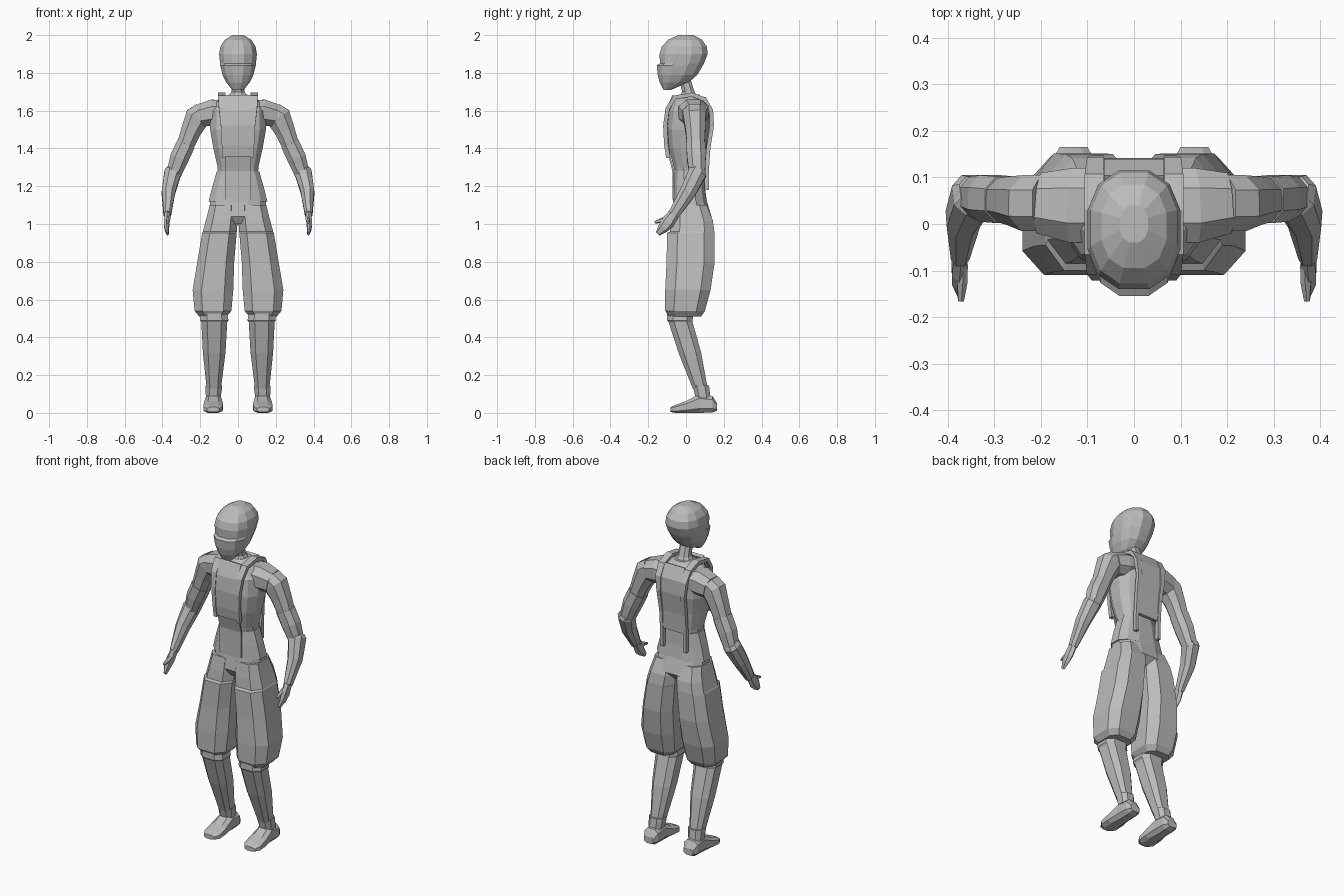
import bpy, bmesh, math
from mathutils import Vector

if "Cube" in bpy.data.objects:
    bpy.data.objects.remove(bpy.data.objects["Cube"])

grey = bpy.data.materials.new("plain grey")
grey.use_nodes = True
grey.diffuse_color = (.5, .5, .5, 1)
grey.node_tree.nodes["Principled BSDF"].inputs["Base Color"].default_value = grey.diffuse_color


def make_object(name, bm, mirrored=False):
    """Turn a bmesh into a flat shaded object, optionally mirrored across x."""
    bmesh.ops.recalc_face_normals(bm, faces=bm.faces)
    mesh = bpy.data.meshes.new(name)
    bm.to_mesh(mesh)
    bm.free()
    mesh.materials.append(grey)
    obj = bpy.data.objects.new(name, mesh)
    bpy.context.collection.objects.link(obj)
    if mirrored:
        mirror = obj.modifiers.new("Mirror", 'MIRROR')
        mirror.use_mirror_merge = False
    return obj


def unit_ring(sides, power):
    """Rounded polygon that just fills the square from -1 to 1."""
    ring = []
    for i in range(sides):
        angle = math.tau * (i + .5) / sides
        c, s = math.cos(angle), math.sin(angle)
        ring.append((math.copysign(abs(c) ** power, c), math.copysign(abs(s) ** power, s)))
    widest = max(u for u, v in ring)
    return [(u / widest, v / widest) for u, v in ring]


def skin(name, rings, mirrored):
    """Bridge rings of points and close both ends."""
    bm = bmesh.new()
    loops = [[bm.verts.new(p) for p in ring] for ring in rings]
    count = len(loops[0])
    for low, high in zip(loops, loops[1:]):
        for i in range(count):
            j = (i + 1) % count
            bm.faces.new((low[i], low[j], high[j], high[i]))
    bm.faces.new(loops[0])
    bm.faces.new(loops[-1])
    return make_object(name, bm, mirrored)


def stack(name, rows, sides=8, power=.8, mirrored=False, along_y=False):
    """Rows hold level, x min, x max, then the min and max across the depth."""
    shape = unit_ring(sides, power)
    rings = []
    for level, x0, x1, d0, d1 in rows:
        ring = []
        for u, v in shape:
            x = (x0 + x1) / 2 + u * (x1 - x0) / 2
            d = (d0 + d1) / 2 + v * (d1 - d0) / 2
            ring.append((x, level, d) if along_y else (x, d, level))
        rings.append(ring)
    return skin(name, rings, mirrored)


def body_stack(name, rows, sides=12, power=.8):
    """Symmetric stack: rows hold level, half width, front and back."""
    return stack(name, [(z, -w, w, f, b) for z, w, f, b in rows], sides, power)


def limb(name, rows, sides=8):
    """Tube along a path: rows hold x, y, z, radius across and radius in depth."""
    shape = unit_ring(sides, .85)
    points = [Vector(row[:3]) for row in rows]
    rings = []
    for i, row in enumerate(rows):
        tangent = (points[min(i + 1, len(rows) - 1)] - points[max(i - 1, 0)]).normalized()
        depth = Vector((0, 1, 0))
        depth = (depth - tangent * depth.dot(tangent)).normalized()
        across = depth.cross(tangent)
        rings.append([points[i] + across * u * row[3] + depth * v * row[4] for u, v in shape])
    return skin(name, rings, True)


def ribbon(name, path, inner, outer, thickness=.02, mirrored=False):
    """Strip of cloth that follows a path of (y, z, extra width)."""
    bm = bmesh.new()
    pairs = [(bm.verts.new((inner, y, z)), bm.verts.new((outer + extra, y, z)))
             for y, z, extra in path]
    for (a, b), (c, d) in zip(pairs, pairs[1:]):
        bm.faces.new((a, b, d, c))
    obj = make_object(name, bm, mirrored)
    solid = obj.modifiers.new("Thickness", 'SOLIDIFY')
    solid.thickness = thickness
    solid.offset = 0
    return obj


# Head with a brow step, and the neck
body_stack("head", [
    (1.71, .03, -.12, -.08), (1.75, .062, -.14, .015), (1.79, .082, -.15, .06),
    (1.84, .094, -.155, .09), (1.85, .095, -.138, .095), (1.9, .1, -.14, .115),
    (1.94, .093, -.128, .11), (1.975, .07, -.095, .085), (2, .03, -.04, .04)], power=.85)
body_stack("neck", [(1.66, .06, -.04, .07), (1.7, .035, -.02, .045),
                    (1.78, .03, -.04, .02)], 8)

# Torso, flared vest hem and hips
body_stack("torso", [
    (1.25, .105, -.055, .09), (1.3, .108, -.065, .095), (1.4, .13, -.09, .105),
    (1.5, .148, -.1, .125), (1.6, .145, -.09, .125), (1.65, .11, -.065, .1),
    (1.685, .05, -.03, .07)])
body_stack("vest_hem", [(1.12, .155, -.068, .11), (1.2, .135, -.066, .1),
                        (1.28, .112, -.062, .097)])
body_stack("hips", [(1, .06, -.05, .1), (1.04, .155, -.075, .135), (1.14, .145, -.062, .105)])

# Chest panel, apron flap, back panel and shoulder straps
ribbon("chest_panel", [(-.092, 1.36, 0), (-.102, 1.42, 0), (-.107, 1.52, 0),
                       (-.098, 1.6, 0), (-.062, 1.68, 0)], -.07, .07)
ribbon("apron_flap", [(-.067, 1.13, 0), (-.067, 1.28, 0), (-.088, 1.36, 0)], -.07, .07, .009)
ribbon("back_panel", [(.11, 1.29, 0), (.115, 1.4, 0), (.132, 1.52, 0),
                      (.13, 1.6, 0), (.095, 1.67, 0)], -.065, .065)
ribbon("shoulder_straps", [
    (-.094, 1.35, 0), (-.105, 1.42, 0), (-.11, 1.52, .005), (-.098, 1.61, .015),
    (-.06, 1.67, .02), (.03, 1.685, .02), (.1, 1.66, .02), (.133, 1.6, .015),
    (.137, 1.52, .005), (.118, 1.4, 0), (.11, 1.28, 0), (.11, 1.18, 0)],
    .066, .086, .022, True)

# Arms: shoulder, two overlapping sleeves, glove, hand and thumb
limb("shoulders", [(.07, .04, 1.6, .055, .08), (.13, .04, 1.59, .07, .08),
                   (.2, .045, 1.575, .06, .065)])
limb("upper_sleeves", [(.185, .045, 1.585, .06, .06), (.215, .045, 1.565, .066, .06),
                       (.25, .05, 1.49, .053, .052), (.285, .052, 1.4, .044, .045)])
limb("elbow_sleeves", [(.275, .052, 1.425, .05, .05), (.31, .055, 1.35, .05, .05),
                       (.345, .06, 1.25, .038, .04)])
limb("gloves", [(.34, .07, 1.29, .035, .035), (.345, .062, 1.272, .045, .048),
                (.368, .01, 1.17, .036, .042), (.374, -.065, 1.05, .02, .03)])
limb("hands", [(.373, -.06, 1.06, .015, .025), (.377, -.095, 1.01, .015, .033),
               (.378, -.12, .98, .012, .026), (.373, -.15, .948, .006, .012)], 6)
limb("thumbs", [(.368, -.085, 1.035, .01, .013), (.37, -.125, 1.02, .011, .012),
                (.372, -.165, 1.008, .006, .006)], 6)

# Baggy trouser legs with a ledge at the upper thigh
stack("trouser_legs", [
    (1.1, .004, .15, -.068, .11), (1.02, .002, .17, -.08, .142), (.96, .006, .186, -.085, .15),
    (.952, .007, .19, -.1, .15), (.8, .02, .215, -.103, .152), (.65, .025, .24, -.11, .13),
    (.54, .035, .23, -.11, .1), (.51, .06, .205, -.09, .08)], power=.65, mirrored=True)

# Lower legs with a knee rim and an ankle collar
stack("lower_legs", [
    (.54, .06, .195, -.1, .04), (.49, .05, .2, -.1, .035), (.48, .057, .194, -.092, .035),
    (.32, .066, .186, -.04, .08), (.13, .09, .166, .035, .115)], power=.7, mirrored=True)
stack("ankle_collars", [(.145, .085, .172, .035, .122), (.125, .085, .172, .04, .124),
                        (.08, .092, .17, .05, .13)], mirrored=True)

# Shoes
stack("shoes", [
    (.165, .1, .16, .012, .05), (.14, .086, .174, .002, .09), (.07, .086, .174, 0, .1),
    (0, .08, .182, 0, .062), (-.055, .082, .182, 0, .042), (-.082, .1, .165, .005, .03)],
    power=.7, mirrored=True, along_y=True)
